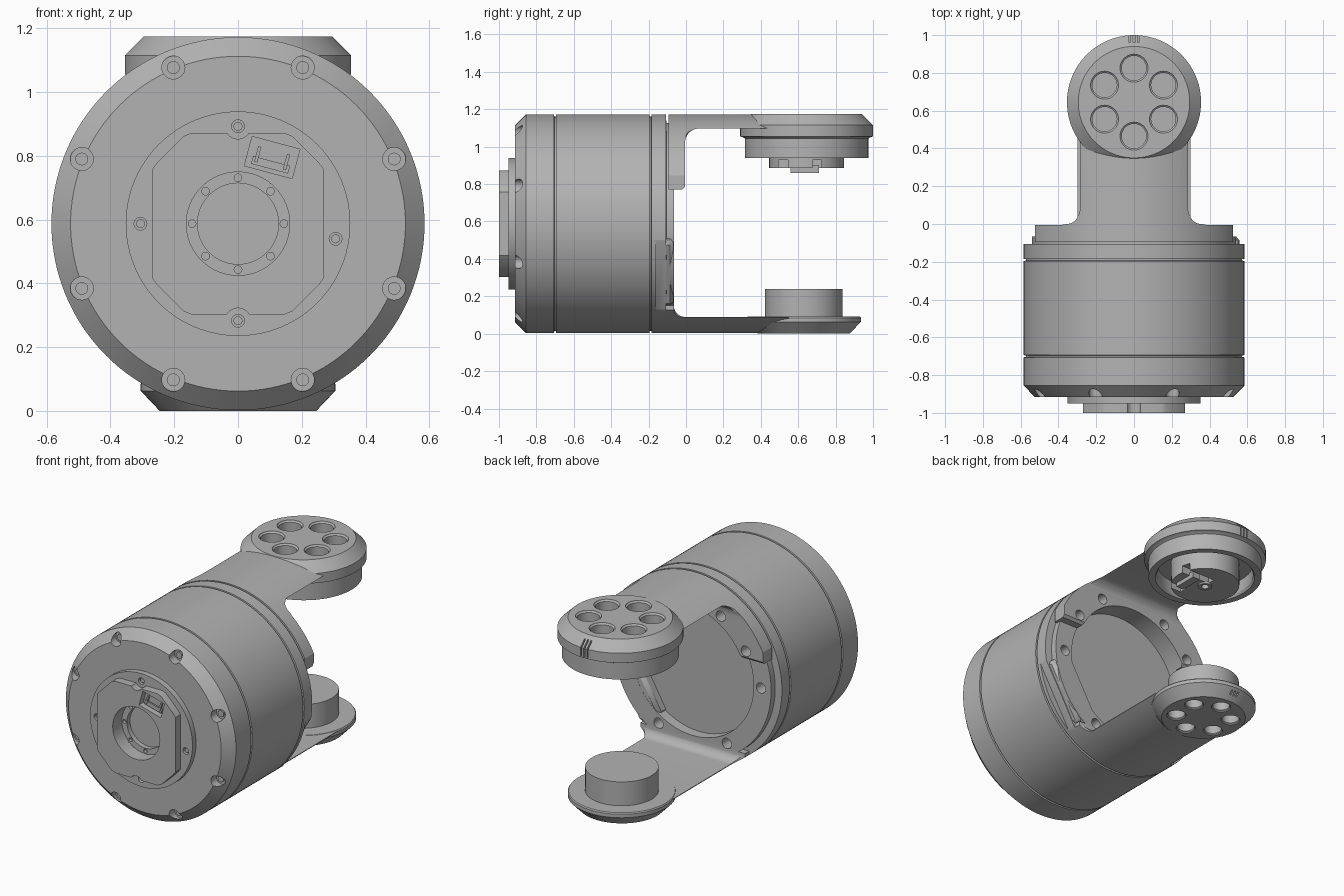
import bpy, bmesh, math
from math import sin, cos, pi, radians

cube = bpy.data.objects.get("Cube")
if cube:
    bpy.data.objects.remove(cube)

grey = bpy.data.materials.new("satin grey")
grey.use_nodes = True
colour = (0.45, 0.45, 0.45, 1)
grey.diffuse_color = colour
grey.node_tree.nodes["Principled BSDF"].inputs["Base Color"].default_value = colour

C = 0.5875       # height of the body axis
R = 0.585        # body radius
UP, LOW = (0, 0.645), (0, 0.63)   # disc centres
PLACE = {"X": lambda a, b, h: (h, a, b),
         "Y": lambda a, b, h: (a, h, b),
         "Z": lambda a, b, h: (a, b, h)}


def finish(name, bm):
    bmesh.ops.recalc_face_normals(bm, faces=bm.faces)
    mesh = bpy.data.meshes.new(name)
    bm.to_mesh(mesh)
    bm.free()
    mesh.materials.append(grey)
    ob = bpy.data.objects.new(name, mesh)
    bpy.context.collection.objects.link(ob)
    return ob


def add_loops(bm, rings, closed=False):
    n = len(rings[0])
    pairs = list(zip(rings, rings[1:]))
    if closed:
        pairs.append((rings[-1], rings[0]))
    for a, b in pairs:
        for i in range(n):
            j = (i + 1) % n
            bm.faces.new((a[i], a[j], b[j], b[i]))
    if not closed:
        bm.faces.new(rings[0])
        bm.faces.new(rings[-1])


def lathe(name, axis, profile, centres=((0, C),), n=96, closed=False):
    """Turn a (radius, position) profile about one or more centres."""
    bm = bmesh.new()
    for ca, cb in centres:
        rings = [[bm.verts.new(PLACE[axis](ca + r * cos(2 * pi * i / n), cb + r * sin(2 * pi * i / n), h))
                  for i in range(n)] for r, h in profile]
        add_loops(bm, rings, closed)
    return finish(name, bm)


def rods(name, axis, centres, r, lo, hi, n=32):
    return lathe(name, axis, [(r, lo), (r, hi)], centres, n)


def prism(name, axis, outline, lo, hi):
    bm = bmesh.new()
    add_loops(bm, [[bm.verts.new(PLACE[axis](a, b, h)) for a, b in outline] for h in (lo, hi)])
    return finish(name, bm)


def box_outline(ca, cb, w, h, angle):
    c, s = cos(angle), sin(angle)
    return [(ca + u * w / 2 * c - v * h / 2 * s, cb + u * w / 2 * s + v * h / 2 * c)
            for u, v in ((-1, -1), (1, -1), (1, 1), (-1, 1))]


def arc(ca, cb, r, start, end, n=10):
    return [(ca + r * cos(radians(start + (end - start) * i / n)),
             cb + r * sin(radians(start + (end - start) * i / n))) for i in range(n + 1)]


def polar(r, degrees, centre=(0, C)):
    return [(centre[0] + r * cos(radians(d)), centre[1] + r * sin(radians(d))) for d in degrees]


def combine(target, kind, *tools):
    for tool in tools:
        mod = target.modifiers.new("join", "BOOLEAN")
        mod.operation, mod.solver, mod.object = kind, "EXACT", tool
        bpy.context.view_layer.update()
        new = bpy.data.meshes.new_from_object(target.evaluated_get(bpy.context.evaluated_depsgraph_get()))
        target.modifiers.clear()
        target.data = new
        bpy.data.objects.remove(tool)


# main body: chamfered front, two grooves, stepped and recessed back
def groove(y):
    return [(R, y - 0.006), (R - 0.012, y - 0.004), (R - 0.012, y + 0.004), (R, y + 0.006)]


body = lathe("body", "Y", [(0.525, -0.915), (R, -0.855)] + groove(-0.7) + groove(-0.19)
             + [(R, -0.107), (0.54, -0.105), (0.54, -0.065), (0.42, -0.065), (0.42, -0.13)], n=128)
bolts = polar(0.53, [22.5 + 45 * i for i in range(8)])
back_holes = polar(0.47, (0, 30, 60, 120, 150, 180, 240, 300))
flat = radians(-30)
combine(body, "DIFFERENCE",
        rods("bolt_cut", "Y", bolts, 0.036, -1, -0.86),
        rods("back_hole_cut", "Y", back_holes, 0.032, -0.14, 0),
        prism("flat_cut", "Y", box_outline(0.645 * cos(flat), C + 0.645 * sin(flat), 0.2, 0.8, flat), -0.16, 0),
        rods("bore_cut", "Y", [(0, C)], 0.162, -1, -0.88, 64))
rods("front_bolts", "Y", bolts, 0.02, -0.87, -0.853, 20)

# side block on the back
combine_block = prism("side_block", "Y", box_outline(0.455 * cos(flat), C + 0.455 * sin(flat), 0.17, 0.4, flat),
                      -0.161, -0.066)
bevel = combine_block.modifiers.new("edge", "BEVEL")
bevel.width, bevel.segments = 0.02, 1

# front mounting disc and plate
disc = lathe("front_disc", "Y", [(0.162, -0.9), (0.162, -0.95), (0.352, -0.95), (0.352, -0.9)], closed=True)
screws = [(0, 0.893), (0, 0.283), (-0.306, C), (0.306, 0.54)]
combine(disc, "DIFFERENCE", rods("screw_cut", "Y", screws, 0.02, -1, -0.925, 20))
rods("front_screws", "Y", screws, 0.014, -0.94, -0.92, 16)
quarter = [(0.27, 0.17), (0.255, 0.19), (0.17, 0.275), (0.145, 0.285)]
outline = [(x, z) for x, z in quarter] + [(-x, z) for x, z in reversed(quarter)]
outline += [(-x, -z) for x, z in outline]
plate = prism("front_plate", "Y", [(x, C + z) for x, z in outline], -1.0, -0.945)
socket = radians(-15)
combine(plate, "DIFFERENCE",
        rods("plate_bore", "Y", [(0, C)], 0.162, -1.1, -0.9, 64),
        rods("plate_notches", "Y", screws[:2], 0.04, -1.1, -0.9, 24),
        prism("socket_cut", "Y", box_outline(0.107, 0.795, 0.155, 0.095, socket), -1.1, -0.96))
prism("socket_body", "Y", box_outline(0.102, 0.772, 0.12, 0.025, socket), -0.97, -0.98)
for side in (-1, 1):
    prism("socket_pin", "Y", box_outline(0.107 + side * 0.045, 0.793 - side * 0.012, 0.01, 0.05, socket), -0.97, -0.985)

# stepped ring inside the front bore
bore = lathe("bore_ring", "Y", [(0.127, -0.91), (0.162, -0.91), (0.162, -0.87), (0.127, -0.87)], n=64, closed=True)
combine(bore, "DIFFERENCE", rods("bore_hole_cut", "Y", polar(0.144, range(0, 360, 45)), 0.012, -1, -0.89, 16))


# arms: side profile, plan outline and body cylinder intersected
def plan(width, flare, y0, y1, r):
    right = [(flare, -0.2), (flare, y0)] + arc(width + r, y0 + r, r, -90, -180) + [(width, y1)]
    return right + [(-x, y) for x, y in reversed(right)]


def arm(name, side, plan_outline):
    ob = prism(name, "X", side, -0.7, 0.7)
    combine(ob, "INTERSECT", prism("plan", "Z", plan_outline, -0.5, 1.5),
            rods("round", "Y", [(0, C)], R, -0.5, 1, 128))
    return ob


upper = arm("upper_arm",
            [(-0.094, 0.77), (-0.02, 0.77), (-0.005, 0.785)] + arc(0.07, 1.022, 0.075, 180, 90)
            + [(0.5, 1.097), (0.5, 1.3), (-0.094, 1.3)],
            plan(0.295, 0.525, 0.0, 0.8, 0.06))
combine(upper, "DIFFERENCE",
        rods("ring_clear", "Y", [(0, C)], 0.42, -0.2, 0.02, 96),
        rods("flange_holes", "Y", back_holes, 0.032, -0.2, 0.02))

lower = arm("lower_arm",
            [(-0.11, -0.1), (0.55, -0.1), (0.55, 0.09)] + arc(-0.005, 0.15, 0.06, -90, -180)
            + [(-0.11, 0.15)],
            plan(0.3, 0.36, -0.065, 0.8, 0.06))


# end discs with six pockets and three index marks
def marks(centre, r, lo, hi):
    return [prism("mark_cut", "Z", box_outline(x, centre[1] + r, 0.009, 0.06, 0), lo, hi) for x in (-0.022, 0, 0.022)]


six = range(30, 390, 60)
combine(upper, "UNION",
        lathe("upper_disc", "Z", [(0.295, 1.175), (0.355, 1.115), (0.355, 1.055), (0.34, 1.05), (0.33, 1.043),
                                  (0.33, 0.94), (0.29, 0.94), (0.28, 0.955), (0.28, 1.03)], [UP]))
combine(upper, "DIFFERENCE",
        lathe("pockets", "Z", [(0.076, 1.18), (0.072, 1.17), (0.065, 1.165), (0.065, 1.06)], polar(0.18, six, UP), 40),
        *marks(UP, 0.345, 1.06, 1.2))
combine(lower, "UNION",
        lathe("lower_disc", "Z", [(0.245, 0), (0.305, 0.063), (0.305, 0.085), (0.3, 0.092)], [LOW]))
combine(lower, "DIFFERENCE",
        lathe("pockets", "Z", [(0.056, -0.01), (0.056, 0.005), (0.05, 0.01), (0.05, 0.07)], polar(0.16, six, LOW), 40),
        *marks(LOW, 0.3, -0.1, 0.05))
rods("lower_hub", "Z", [LOW], 0.207, 0.08, 0.24, 80)

# coupling under the upper disc
coupling = rods("upper_coupling", "Z", [UP], 0.2, 0.885, 1.04, 80)
combine(coupling, "DIFFERENCE",
        rods("centre_hole", "Z", [UP], 0.022, 0.8, 0.94),
        prism("slot_a", "Z", box_outline(0.12, 0.7, 0.24, 0.05, 0), 0.8, 0.93),
        prism("slot_b", "Z", box_outline(0.12, 0.52, 0.12, 0.05, 0), 0.8, 0.93))
lathe("coupling_collar", "Z", [(0.022, 0.89), (0.04, 0.89), (0.04, 0.875), (0.022, 0.875)], [UP], 32, True)
prism("coupling_plug", "Z", box_outline(0.12, 0.635, 0.05, 0.15, 0), 0.86, 0.9)

# smooth the round surfaces, keep the edges crisp
for ob in bpy.context.scene.objects:
    ob.select_set(ob.type == "MESH")
    if ob.type == "MESH":
        bpy.context.view_layer.objects.active = ob
bpy.ops.object.shade_smooth_by_angle(angle=radians(25))
